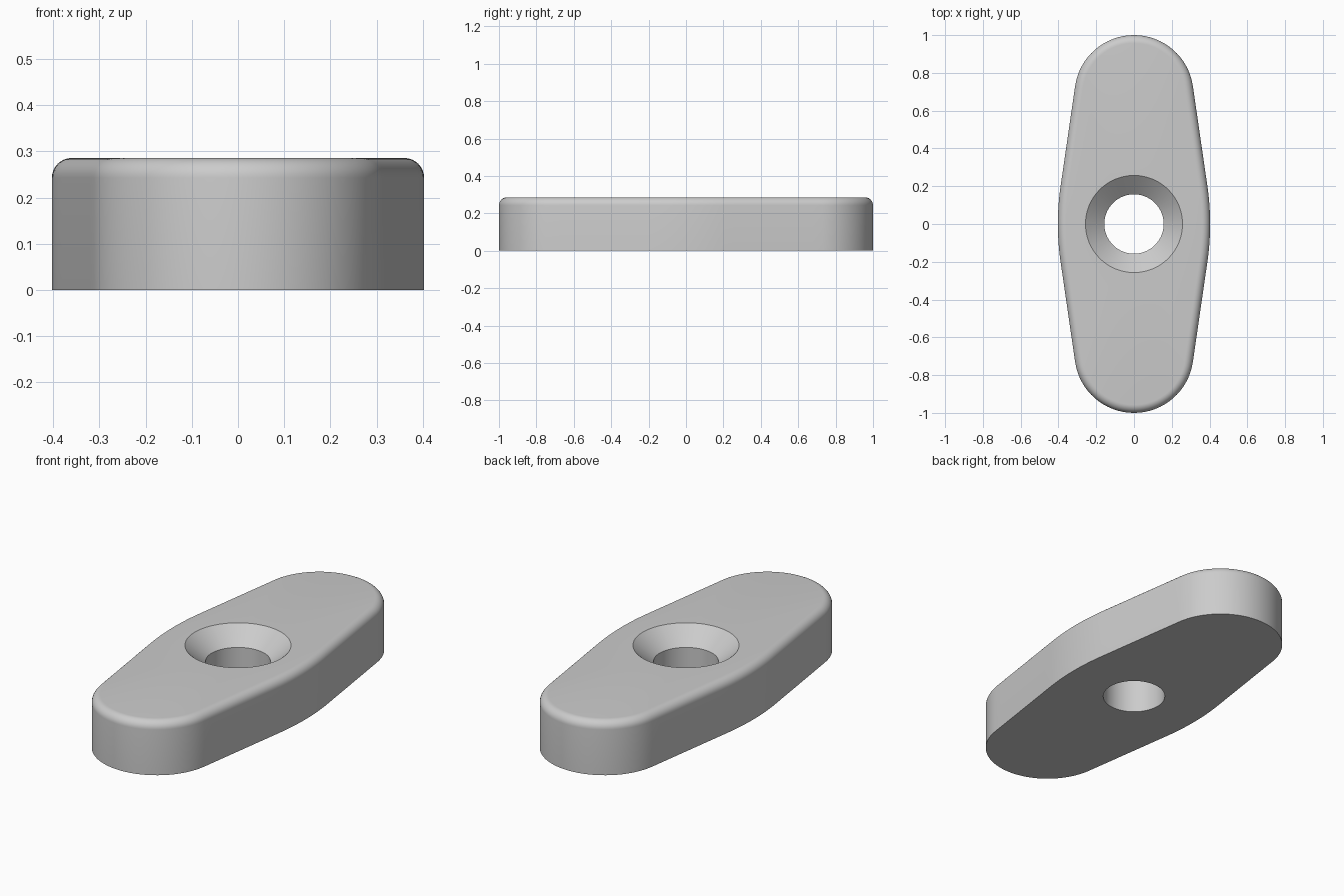
import bpy, bmesh, math

if "Cube" in bpy.data.objects:
    bpy.data.objects.remove(bpy.data.objects["Cube"])

H, FILLET = 0.286, 0.043          # height, top edge rounding
END_R, END_Y = 0.315, 0.685       # rounded ends
SIDE_R, HALF_W = 1.4, 0.403       # gently curved sides
HOLE_R, SINK_R, SINK_D = 0.157, 0.257, 0.085

# angle at which the side arc and the end arc share a tangent
cx = HALF_W - SIDE_R
tilt = math.atan2(END_Y, -cx) - math.acos((SIDE_R - END_R) / math.hypot(cx, END_Y))


def quarter():
    """Outline points with normal angles, from the right side to the far end."""
    pts = []
    for i in range(9):
        a = tilt * i / 8
        pts.append((cx + SIDE_R * math.cos(a), SIDE_R * math.sin(a), a))
    x0, y0, _ = pts[-1]
    x1, y1 = END_R * math.cos(tilt), END_Y + END_R * math.sin(tilt)
    for i in range(1, 10):
        t = i / 10
        pts.append((x0 + (x1 - x0) * t, y0 + (y1 - y0) * t, tilt))
    for i in range(17):
        a = tilt + (math.pi / 2 - tilt) * i / 16
        pts.append((END_R * math.cos(a), END_Y + END_R * math.sin(a), a))
    return pts


# mirror the quarter into the full outline
q = quarter()
half = q + [(-x, y, math.pi - a) for x, y, a in q[-2::-1]]
outline = half + [(x, -y, -a) for x, y, a in half[-2:0:-1]]

bm = bmesh.new()


def outer_ring(inset, z):
    return [bm.verts.new((x - inset * math.cos(a), y - inset * math.sin(a), z))
            for x, y, a in outline]


def hole_ring(r, z):
    return [bm.verts.new((r * x / math.hypot(x, y), r * y / math.hypot(x, y), z))
            for x, y, _ in outline]


# wall, rounded top edge, countersink, bore, then back to the underside
rings = [outer_ring(0, 0)]
for i in range(9):
    t = math.pi / 2 * i / 8
    rings.append(outer_ring(FILLET * (1 - math.cos(t)), H - FILLET + FILLET * math.sin(t)))
rings += [hole_ring(SINK_R, H), hole_ring(HOLE_R, H - SINK_D), hole_ring(HOLE_R, 0)]
n = len(outline)
for k, lower in enumerate(rings):
    upper = rings[(k + 1) % len(rings)]
    for i in range(n):
        j = (i + 1) % n
        bm.faces.new((lower[i], lower[j], upper[j], upper[i]))
bmesh.ops.recalc_face_normals(bm, faces=bm.faces)

mesh = bpy.data.meshes.new("countersunk_plate")
bm.to_mesh(mesh)
bm.free()
plate = bpy.data.objects.new("countersunk_plate", mesh)
bpy.context.collection.objects.link(plate)

grey = bpy.data.materials.new("light_grey")
grey.diffuse_color = (0.6, 0.6, 0.6, 1)
grey.use_nodes = True
grey.node_tree.nodes["Principled BSDF"].inputs["Base Color"].default_value = grey.diffuse_color
mesh.materials.append(grey)

bpy.context.view_layer.objects.active = plate
plate.select_set(True)
bpy.ops.object.shade_smooth_by_angle(angle=math.radians(30))
